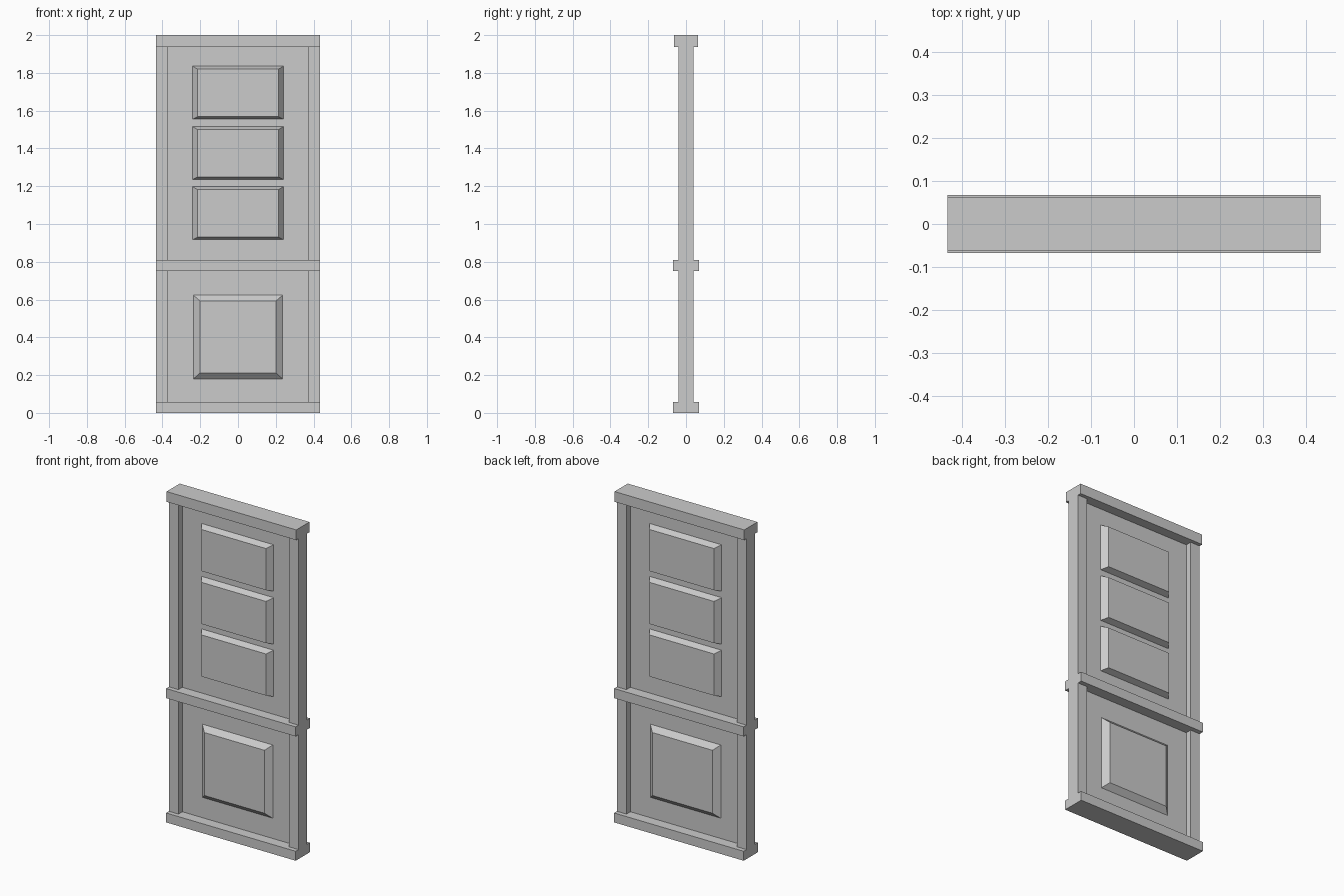
import bpy, bmesh

if "Cube" in bpy.data.objects:
    bpy.data.objects.remove(bpy.data.objects["Cube"])

def mesh_object(name, verts, faces):
    mesh = bpy.data.meshes.new(name)
    mesh.from_pydata(verts, [], faces)
    bm = bmesh.new()
    bm.from_mesh(mesh)
    bmesh.ops.recalc_face_normals(bm, faces=bm.faces)
    bm.to_mesh(mesh)
    bm.free()
    obj = bpy.data.objects.new(name, mesh)
    bpy.context.collection.objects.link(obj)
    return obj

def loft(name, rings):
    """Join rectangles (half width, z low, z high, y) from front to back."""
    verts, faces = [], []
    for hw, z0, z1, y in rings:
        verts += [(-hw, y, z0), (hw, y, z0), (hw, y, z1), (-hw, y, z1)]
    for r in range(len(rings) - 1):
        a = 4 * r
        for i in range(4):
            j = (i + 1) % 4
            faces.append((a + i, a + j, a + 4 + j, a + 4 + i))
    n = len(verts)
    faces += [(0, 1, 2, 3), (n - 4, n - 3, n - 2, n - 1)]
    return mesh_object(name, verts, faces)

def box(name, hw, z0, z1, d):
    return loft(name, [(hw, z0, z1, -d), (hw, z0, z1, d)])

HALF_W, STILE_IN, STILE_D, PANEL_D = 0.434, 0.37, 0.041, 0.004

# Horizontal rails, standing proud of the stiles
box("bottom_rail", HALF_W, 0.0, 0.057, 0.068)
box("middle_rail", HALF_W, 0.752, 0.81, 0.068)
box("top_rail", HALF_W, 1.938, 2.0, 0.063)

# Vertical stiles at both sides
for side, label in ((-1, "left"), (1, "right")):
    stile = box(label + "_stile", (HALF_W - STILE_IN) / 2, 0.05, 1.945, STILE_D)
    stile.location.x = side * (HALF_W + STILE_IN) / 2

# Thin recessed boards between the rails
box("lower_board", STILE_IN + 0.01, 0.05, 0.76, PANEL_D)
box("upper_board", STILE_IN + 0.01, 0.80, 1.945, PANEL_D)

# Raised panels with bevelled borders, the same on front and back
def raised_panel(name, hw, z0, z1, bx, bottom, top, d):
    inner = (hw - bx, z0 + bottom, z1 - top)
    loft(name, [(*inner, -d), (hw, z0, z1, -PANEL_D), (hw, z0, z1, PANEL_D), (*inner, d)])

raised_panel("lower_raised_panel", 0.236, 0.18, 0.623, 0.035, 0.032, 0.03, 0.034)
for i, z in enumerate((0.917, 1.235, 1.555)):
    raised_panel(f"upper_raised_panel_{i + 1}", 0.241, z, z + 0.281, 0.026, 0.013, 0.016, 0.04)
